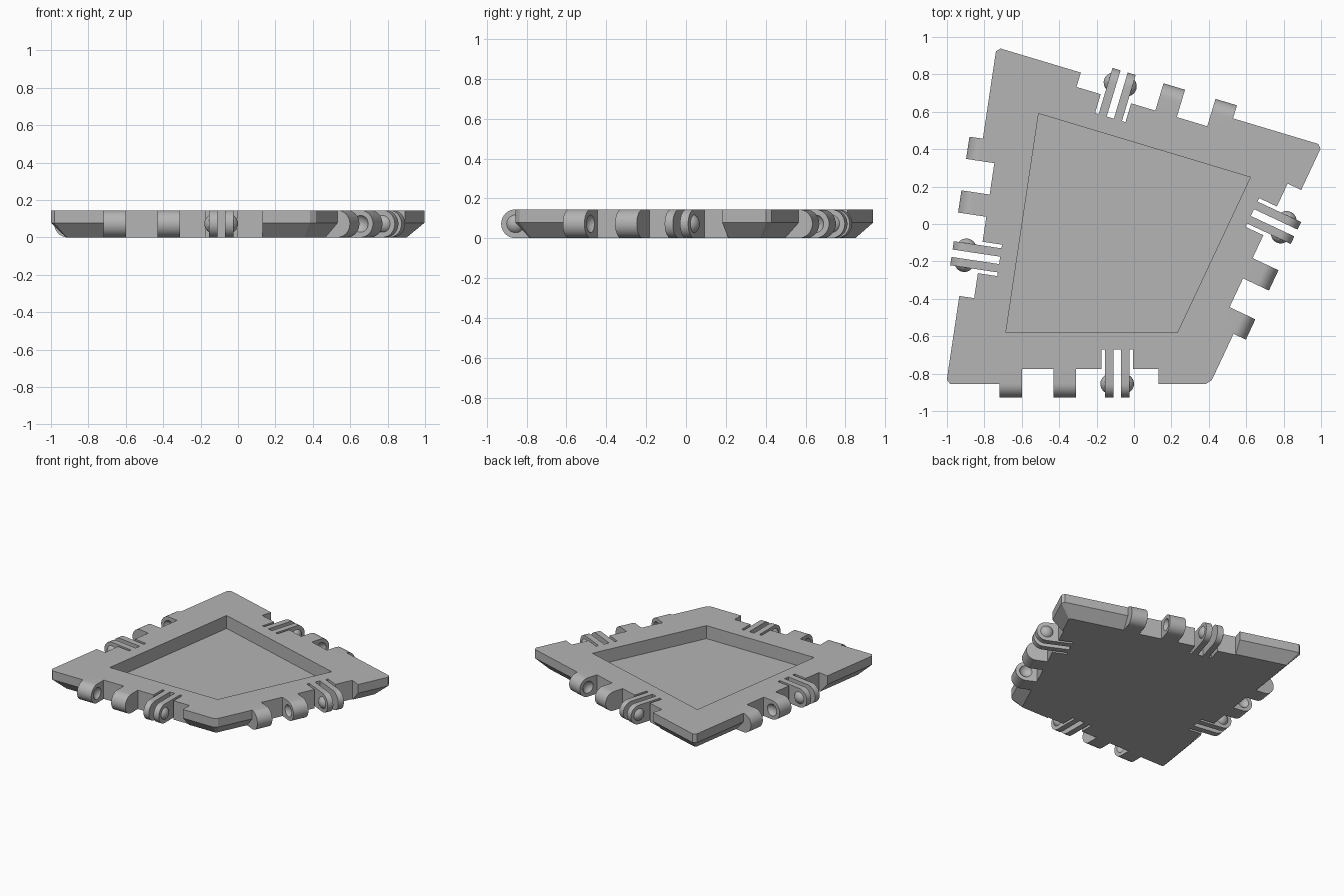
import bpy, bmesh, math
from mathutils import Vector, Matrix

cube = bpy.data.objects.get("Cube")
if cube:
    bpy.data.objects.remove(cube, do_unlink=True)

H = 0.145            # plate thickness
R = H / 2            # hinge radius
RIM = 0.275          # hinge axis distance from the pocket edge
WALL = 0.195         # recess wall distance from the pocket edge
POCKET = [Vector(p) for p in ((-0.685, -0.58), (0.232, -0.58), (0.622, 0.25), (-0.51, 0.59))]
FORK_TIPS = [Vector(p) for p in ((-0.09, -0.93), (0.87, -0.05), (-0.05, 0.825), (-0.982, -0.155))]
SIDES = ["front", "left", "back", "right"]

grey = bpy.data.materials.new("plain grey")
grey.use_nodes = True
grey.diffuse_color = (0.46, 0.46, 0.46, 1)
grey.node_tree.nodes["Principled BSDF"].inputs["Base Color"].default_value = grey.diffuse_color


def make_object(name, bm):
    bmesh.ops.recalc_face_normals(bm, faces=bm.faces)
    mesh = bpy.data.meshes.new(name)
    bm.to_mesh(mesh)
    bm.free()
    mesh.materials.append(grey)
    obj = bpy.data.objects.new(name, mesh)
    bpy.context.collection.objects.link(obj)
    return obj


def loft(name, rings):
    """Closed solid through rings of equal length."""
    bm = bmesh.new()
    loops = [[bm.verts.new(p) for p in ring] for ring in rings]
    n = len(loops[0])
    for a, b in zip(loops, loops[1:]):
        for i in range(n):
            bm.faces.new((a[i], a[(i + 1) % n], b[(i + 1) % n], b[i]))
    bm.faces.new(loops[0])
    bm.faces.new(loops[-1])
    return make_object(name, bm)


def ball(name, center, radius):
    bm = bmesh.new()
    bmesh.ops.create_uvsphere(bm, u_segments=32, v_segments=16, radius=radius,
                              matrix=Matrix.Translation(center))
    return make_object(name, bm)


def cut(obj, cutters):
    """Subtract the cutters for good and remove them."""
    for c in cutters:
        c.hide_render = True
        mod = obj.modifiers.new("cut", "BOOLEAN")
        mod.operation, mod.solver, mod.object = "DIFFERENCE", "EXACT", c
    graph = bpy.context.evaluated_depsgraph_get()
    mesh = bpy.data.meshes.new_from_object(obj.evaluated_get(graph))
    obj.modifiers.clear()
    obj.data = mesh
    for c in cutters:
        bpy.data.objects.remove(c, do_unlink=True)


def smooth(obj):
    bpy.ops.object.select_all(action="DESELECT")
    obj.select_set(True)
    bpy.context.view_layer.objects.active = obj
    bpy.ops.object.shade_smooth_by_angle(angle=math.radians(35))


def edge_axes(i):
    u = (POCKET[(i + 1) % 4] - POCKET[i]).normalized()
    return u, Vector((u.y, -u.x))


def kite(dist, trim, z):
    """Pocket outline pushed outward, with trimmed corners."""
    ring = []
    for i in range(4):
        (u0, n0), (u1, n1) = edge_axes(i - 1), edge_axes(i)
        corner = POCKET[i] + (n0 + n1) * dist / (1 + n0.dot(n1))
        ring += [(corner - u0 * trim).to_3d(), (corner + u1 * trim).to_3d()]
    return [p + Vector((0, 0, z)) for p in ring]


# Plate with chamfered underside
plate = loft("plate", [kite(RIM - 0.072, 0.008, 0), kite(RIM, 0.022, 0.078), kite(RIM, 0.022, H)])

# Pocket in the top
cutters = [loft("pocket_cutter", [[p.to_3d() + Vector((0, 0, z)) for p in POCKET] for z in (0.045, 0.3)])]

# Positions along each edge, measured from the fork centre
PRONGS = [(-0.065, -0.02), (0.02, 0.065)]
KNUCKLES = [(-0.63, -0.51), (-0.34, -0.22)]
SLOTS = [(-0.085, -0.065), (-0.02, 0.02), (0.065, 0.085)]
arc = [(RIM + R * math.sin(a), R + R * math.cos(a)) for a in [math.pi * k / 20 for k in range(21)]]
PROFILE = [(WALL, 0), (WALL, H)] + arc

for i, side in enumerate(SIDES):
    u, n = edge_axes(i)
    origin = POCKET[i] + u * (FORK_TIPS[i] - POCKET[i]).dot(u)

    def at(s, d, z):
        return (origin + u * s + n * d).to_3d() + Vector((0, 0, z))

    # Recess and slots as one comb-shaped cutter
    comb = [(KNUCKLES[0][0], 0.4), (KNUCKLES[0][0], WALL)]
    for a, b in SLOTS:
        comb += [(a, WALL), (a, 0.09), (b, 0.09), (b, WALL)]
    comb += [(0.22, WALL), (0.22, 0.4)]
    cutters.append(loft("comb_cutter", [[at(s, d, z) for s, d in comb] for z in (-0.1, 0.3)]))

    # Rounded knuckles with a socket facing the gap between them
    for k, (a, b) in enumerate(KNUCKLES):
        knuckle = loft(f"{side}_knuckle_{k + 1}", [[at(s, d, z) for d, z in PROFILE] for s in (a, b)])
        face = b + 0.028 if k == 0 else a - 0.028
        cut(knuckle, [ball("socket_cutter", at(face, RIM, R), 0.053)])
        smooth(knuckle)

    # Fork prongs with a domed pin on each outer face
    for k, (a, b) in enumerate(PRONGS):
        smooth(loft(f"{side}_prong_{k + 1}", [[at(s, d, z) for d, z in PROFILE] for s in (a, b)]))
        base, out = (a, -1) if k == 0 else (b, 1)
        bm = bmesh.new()
        bmesh.ops.create_uvsphere(bm, u_segments=32, v_segments=16, radius=0.053,
                                  matrix=Matrix.Translation(at(base - out * 0.028, RIM, R)))
        cutoff = bmesh.ops.bisect_plane(bm, geom=bm.verts[:] + bm.edges[:] + bm.faces[:],
                                        plane_co=at(base, RIM, R), plane_no=(u * out).to_3d(),
                                        clear_inner=True)
        rim = [e for e in cutoff["geom_cut"] if isinstance(e, bmesh.types.BMEdge)]
        bmesh.ops.edgeloop_fill(bm, edges=rim)
        smooth(make_object(f"{side}_pin_{k + 1}", bm))

cut(plate, cutters)
